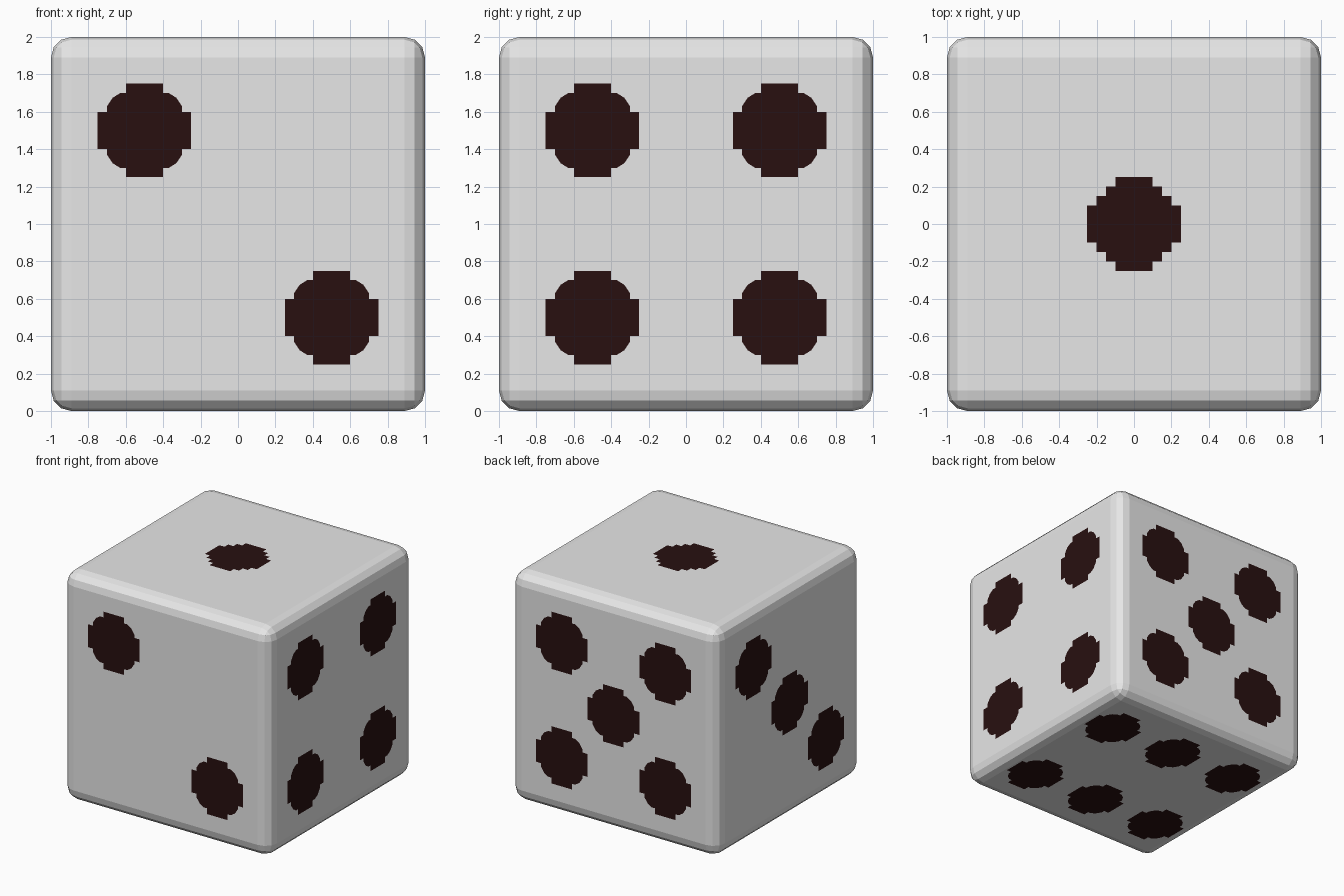
import bpy, bmesh
from mathutils import Vector

if "Cube" in bpy.data.objects:
    bpy.data.objects.remove(bpy.data.objects["Cube"])


def material(name, rgb):
    m = bpy.data.materials.new(name)
    m.diffuse_color = (*rgb, 1)
    m.use_nodes = True
    m.node_tree.nodes["Principled BSDF"].inputs["Base Color"].default_value = m.diffuse_color
    return m


ivory = material("pale grey", (0.8, 0.8, 0.8))
dark = material("dark maroon", (0.021, 0.005, 0.005))


def add_object(name, bm, mat):
    mesh = bpy.data.meshes.new(name)
    bm.to_mesh(mesh)
    bm.free()
    mesh.materials.append(mat)
    obj = bpy.data.objects.new(name, mesh)
    bpy.context.collection.objects.link(obj)
    return obj


# Die body: cube with faceted rounded edges
bm = bmesh.new()
bmesh.ops.create_cube(bm, size=2)
bmesh.ops.bevel(bm, geom=bm.edges[:], offset=0.11, offset_type='OFFSET',
                segments=3, profile=0.5, affect='EDGES')
bmesh.ops.translate(bm, verts=bm.verts, vec=(0, 0, 1))
add_object("die_body", bm, ivory)

# One quarter of each pip outline, from the right side up to the top
ROUND = [(.25, .1), (.2, .1), (.2, .13), (.17, .175), (.13, .2), (.1, .2), (.1, .25)]
STEPPED = [(.25, .1), (.2, .1), (.2, .15), (.15, .15), (.15, .2), (.1, .2), (.1, .25)]


def outline(quarter):
    q = list(quarter)
    r = q[::-1]
    return (q + [(-x, y) for x, y in r] + [(-x, -y) for x, y in q]
            + [(x, -y) for x, y in r])


def pips(name, normal, u, spots, quarter=ROUND, stretch=1.0):
    """Painted pips on the face with this outward normal; u is its right axis."""
    n, u = Vector(normal), Vector(u)
    v = n.cross(u)
    centre = Vector((0, 0, 1)) + n * 1.002
    bm = bmesh.new()
    for a, b in spots:
        bm.faces.new([bm.verts.new(centre + u * (a + x * stretch) + v * (b + y))
                      for x, y in outline(quarter)])
    add_object(name, bm, dark)


s = 0.5
corners = [(x, y) for x in (-s, s) for y in (-s, s)]
pips("pip_top", (0, 0, 1), (1, 0, 0), [(0, 0)], STEPPED)
pips("pips_front", (0, -1, 0), (1, 0, 0), [(-s, s), (s, -s)])
pips("pips_left", (-1, 0, 0), (0, -1, 0), [(-s, s), (0, 0), (s, -s)])
pips("pips_right", (1, 0, 0), (0, 1, 0), corners)
pips("pips_back", (0, 1, 0), (-1, 0, 0), corners + [(0, 0)])
pips("pips_bottom", (0, 0, -1), (1, 0, 0),
     [(x, y) for x in (-.65, 0, .65) for y in (-s, s)], ROUND, 0.9)
